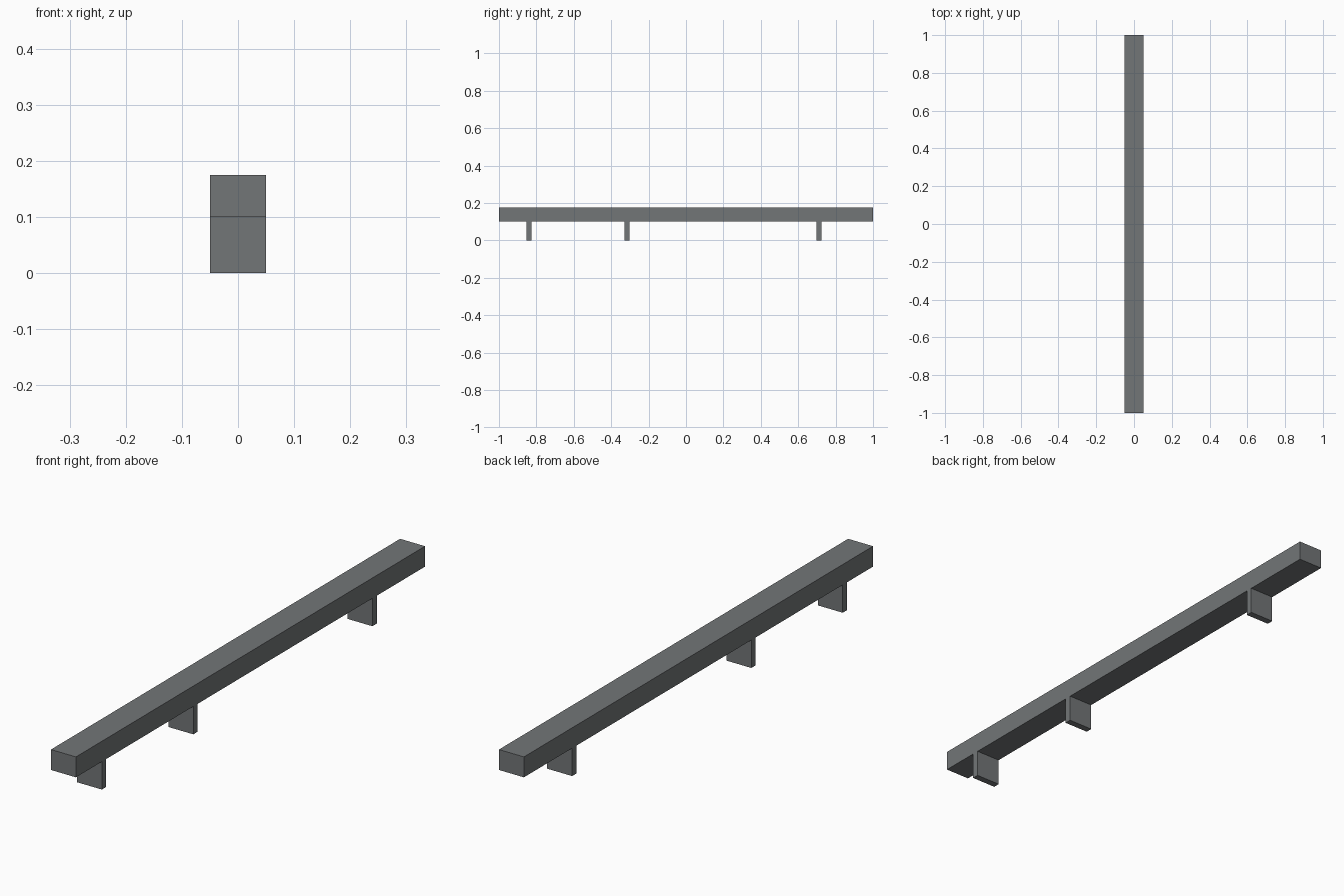
import bpy

if "Cube" in bpy.data.objects:
    bpy.data.objects.remove(bpy.data.objects["Cube"])

# Single flat grey
grey = bpy.data.materials.new("dark_grey")
grey.diffuse_color = (0.17, 0.18, 0.185, 1)
grey.use_nodes = True
grey.node_tree.nodes["Principled BSDF"].inputs["Base Color"].default_value = grey.diffuse_color


def box(name, x, y, z):
    """Box spanning the given (min, max) ranges."""
    spans = (x, y, z)
    bpy.ops.mesh.primitive_cube_add(size=1, location=[(a + b) / 2 for a, b in spans])
    ob = bpy.context.object
    ob.name = name
    ob.scale = [b - a for a, b in spans]
    bpy.ops.object.transform_apply(location=False, rotation=False, scale=True)
    ob.data.materials.append(grey)
    return ob


HALF_W, LEG_TOP, TOP = 0.05, 0.101, 0.175

# Long beam
box("beam", (-HALF_W, HALF_W), (-1, 1), (LEG_TOP, TOP))

# Thin plate legs, flush with the beam sides
for i, y in enumerate((-0.839, -0.315, 0.711)):
    box(f"leg_{i + 1}", (-HALF_W, HALF_W), (y - 0.0125, y + 0.0125), (0, LEG_TOP))
